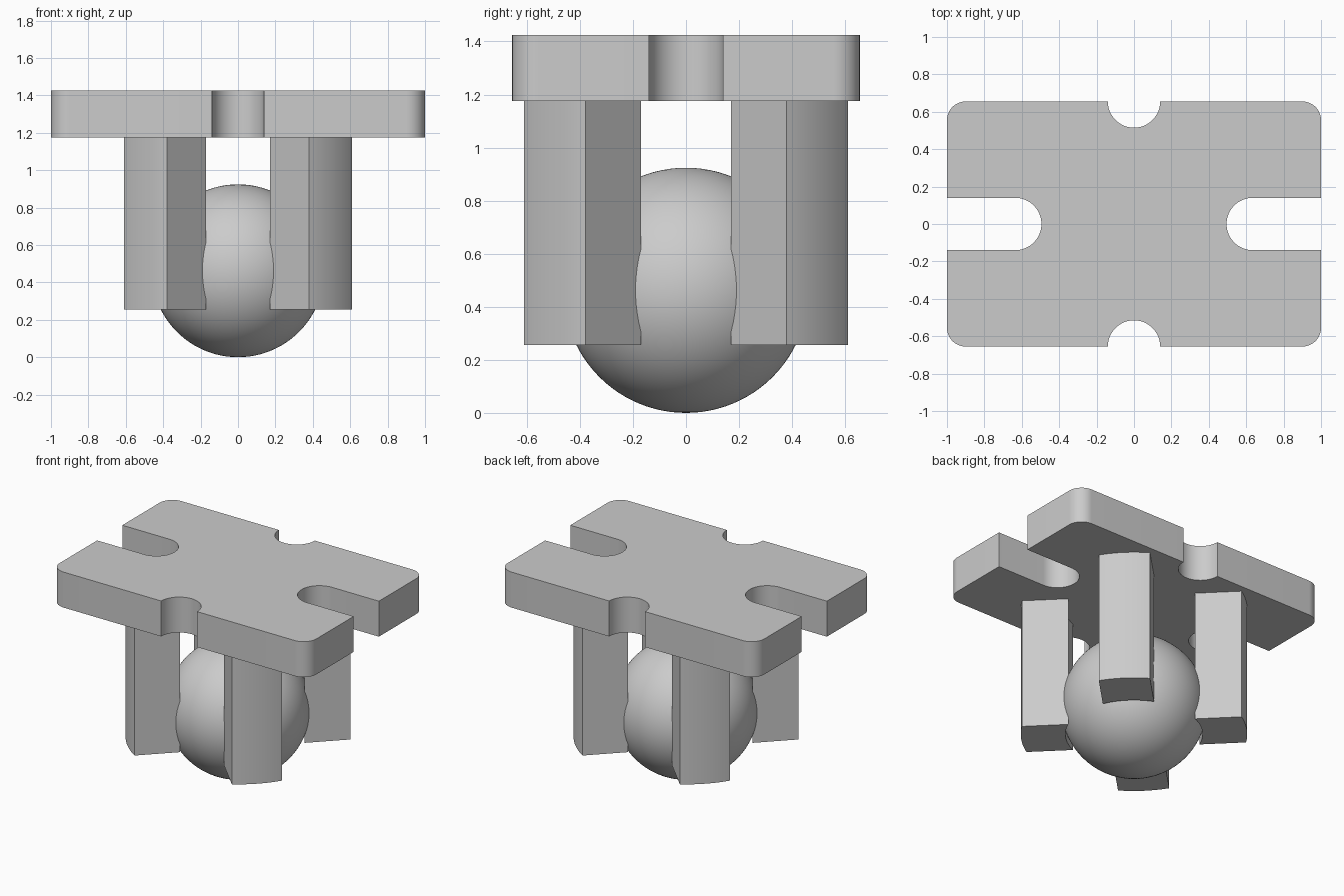
import bpy
import bmesh
from math import radians, cos, sin, asin, degrees, pi
from mathutils import Matrix

if "Cube" in bpy.data.objects:
    bpy.data.objects.remove(bpy.data.objects["Cube"], do_unlink=True)

# One plain grey for everything
grey = bpy.data.materials.new("light_grey")
grey.use_nodes = True
colour = (0.6, 0.6, 0.6, 1)
grey.diffuse_color = colour
grey.node_tree.nodes["Principled BSDF"].inputs["Base Color"].default_value = colour


def arc(cx, cy, r, start, end, steps=16):
    angles = [radians(start + (end - start) * i / steps) for i in range(steps + 1)]
    return [(cx + r * cos(a), cy + r * sin(a)) for a in angles]


def finish(obj):
    obj.data.materials.append(grey)
    bpy.ops.object.select_all(action="DESELECT")
    obj.select_set(True)
    bpy.context.view_layer.objects.active = obj
    bpy.ops.object.shade_smooth_by_angle(angle=radians(30))


def prism(name, outline, bottom, top, turn=0):
    """Extrude a flat outline upwards, then turn it about the z axis."""
    bm = bmesh.new()
    face = bm.faces.new([bm.verts.new((x, y, bottom)) for x, y in outline])
    raised = bmesh.ops.extrude_face_region(bm, geom=[face])["geom"]
    verts = [v for v in raised if isinstance(v, bmesh.types.BMVert)]
    bmesh.ops.translate(bm, verts=verts, vec=(0, 0, top - bottom))
    bmesh.ops.rotate(bm, verts=bm.verts, matrix=Matrix.Rotation(turn, 3, "Z"))
    bmesh.ops.recalc_face_normals(bm, faces=bm.faces)
    mesh = bpy.data.meshes.new(name)
    bm.to_mesh(mesh)
    bm.free()
    obj = bpy.data.objects.new(name, mesh)
    bpy.context.collection.objects.link(obj)
    finish(obj)


# Slotted top plate: one quarter of the outline, mirrored, then turned
half_y, slot, corner = 0.655, 0.14, 0.1
quarter = (arc(0.635, 0, slot, 180, 90) + [(1, slot)]
           + arc(1 - corner, half_y - corner, corner, 0, 90)
           + arc(0, half_y, slot, 0, -90))
half = quarter + [(-x, y) for x, y in reversed(quarter)][1:]
plate = half[:-1] + [(-x, -y) for x, y in half[:-1]]
prism("top_plate", plate, 1.175, 1.425)

# Four legs: parallel sides, rounded inner and outer faces
outer, inner, half_width = 0.718, 0.435, 0.163
a_out = degrees(asin(half_width / outer))
a_in = degrees(asin(half_width / inner))
leg = arc(0, 0, outer, -a_out, a_out) + arc(0, 0, inner, a_in, -a_in)
for i, name in enumerate(["back_left", "back_right", "front_right", "front_left"]):
    prism(name + "_leg", leg, 0.255, 1.175, pi / 4 + i * pi / 2)

# Ball held between the legs
bpy.ops.mesh.primitive_uv_sphere_add(segments=96, ring_count=48, radius=0.462,
                                     location=(0, 0, 0.462))
ball = bpy.context.object
ball.name = "ball"
finish(ball)
